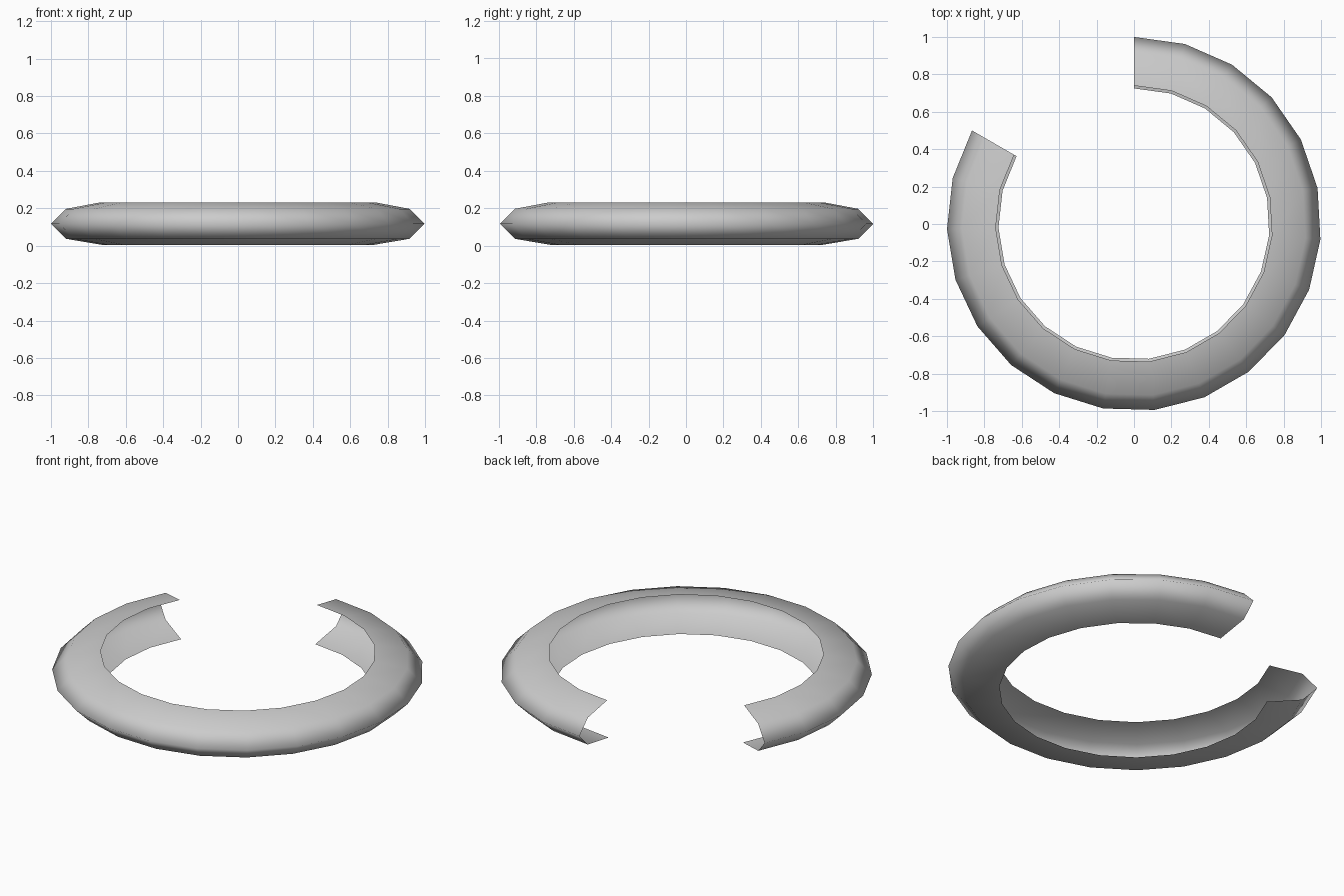
import bpy, bmesh, math

if "Cube" in bpy.data.objects:
    bpy.data.objects.remove(bpy.data.objects["Cube"])

# Open C-shaped cross-section (radius, height), hollow towards the centre
profile = [(0.725, 0.004), (0.92, 0.037), (1.0, 0.117), (0.92, 0.197), (0.74, 0.231)]
SEGMENTS = 19
START, SWEEP = math.radians(90), math.radians(300)

# Sweep the section clockwise, leaving a 60 degree gap at the back left
bm = bmesh.new()
rings = []
for i in range(SEGMENTS + 1):
    a = START - SWEEP * i / SEGMENTS
    rings.append([bm.verts.new((r * math.cos(a), r * math.sin(a), z)) for r, z in profile])

for a, b in zip(rings, rings[1:]):
    for j in range(len(profile) - 1):
        f = bm.faces.new((a[j], a[j + 1], b[j + 1], b[j]))
        f.smooth = True
        # Point every face away from the middle of the tube
        f.normal_update()
        c = f.calc_center_median()
        out = c.copy()
        out.z = 0
        core = out.normalized() * 0.73
        core.z = 0.117
        if f.normal.dot(c - core) < 0:
            f.normal_flip()

mesh = bpy.data.meshes.new("open_ring")
bm.to_mesh(mesh)
bm.free()
ring = bpy.data.objects.new("open_ring", mesh)
bpy.context.collection.objects.link(ring)
